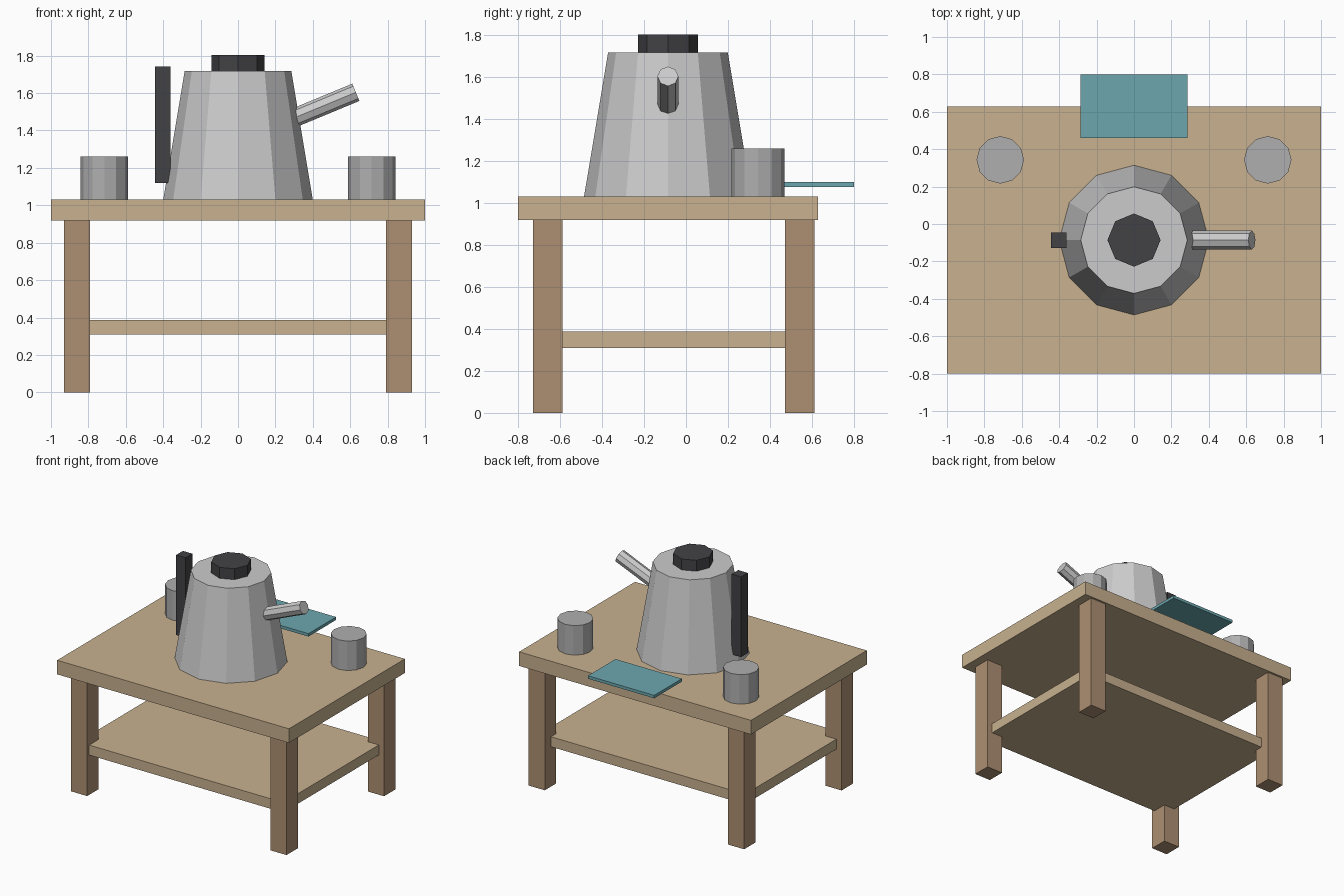
import bpy
from math import radians, sin, cos

if "Cube" in bpy.data.objects:
    bpy.data.objects.remove(bpy.data.objects["Cube"])

CY = -0.086  # depth centre of the table and kettle


def material(name, rgb):
    m = bpy.data.materials.new(name)
    m.diffuse_color = (*rgb, 1)
    m.use_nodes = True
    m.node_tree.nodes["Principled BSDF"].inputs["Base Color"].default_value = m.diffuse_color
    return m


wood = material("light_wood", (0.58, 0.44, 0.28))
leg_wood = material("leg_wood", (0.42, 0.28, 0.17))
teal = material("teal", (0.15, 0.39, 0.43))
dark = material("dark", (0.055, 0.055, 0.06))
steel = material("steel", (0.52, 0.52, 0.54))
tin = material("tin", (0.43, 0.43, 0.43))


def finish(name, mat):
    ob = bpy.context.object
    ob.name = name
    ob.data.materials.append(mat)
    return ob


def box(name, x, y, z, mat):
    """Box from (min, max) ranges on each axis."""
    bpy.ops.mesh.primitive_cube_add(size=1, location=[sum(r) / 2 for r in (x, y, z)])
    ob = finish(name, mat)
    ob.scale = [r[1] - r[0] for r in (x, y, z)]
    bpy.ops.object.transform_apply(location=False, rotation=False, scale=True)


def cone(name, sides, r1, r2, x, y, z, mat):
    """Upright cylinder or truncated cone over a z range."""
    bpy.ops.mesh.primitive_cone_add(vertices=sides, radius1=r1, radius2=r2,
                                    depth=z[1] - z[0], location=(x, y, sum(z) / 2))
    finish(name, mat)


# Table
box("table_top", (-1, 1), (-0.80, 0.628), (0.92, 1.03), wood)
box("lower_shelf", (-0.885, 0.885), (-0.705, 0.535), (0.31, 0.388), wood)
for side, x in (("left", (-0.93, -0.79)), ("right", (0.79, 0.93))):
    for end, y in (("front", (-0.73, -0.589)), ("back", (0.471, 0.612))):
        box(f"{end}_{side}_leg", x, y, (0, 0.92), leg_wood)

# Kettle
cone("kettle_body", 12, 0.40, 0.285, 0, CY, (1.03, 1.718), steel)
cone("kettle_lid", 8, 0.142, 0.142, 0, CY, (1.718, 1.803), dark)
box("kettle_handle", (-0.444, -0.362), (CY - 0.041, CY + 0.041), (1.118, 1.743), dark)

# Spout, tilted up from inside the body
tilt, length = radians(22.5), 0.42
bpy.ops.mesh.primitive_cylinder_add(
    vertices=8, radius=0.05, depth=length, rotation=(0, radians(90) - tilt, 0),
    location=(0.63 - cos(tilt) * length / 2, CY, 1.604 - sin(tilt) * length / 2))
finish("kettle_spout", steel)

# Cups
for side, x in (("left", -0.715), ("right", 0.715)):
    cone(f"{side}_cup", 12, 0.127, 0.127, x, 0.343, (1.03, 1.26), tin)

# Cloth panel overhanging the back edge
box("cloth", (-0.286, 0.286), (0.46, 0.80), (1.077, 1.10), teal)
